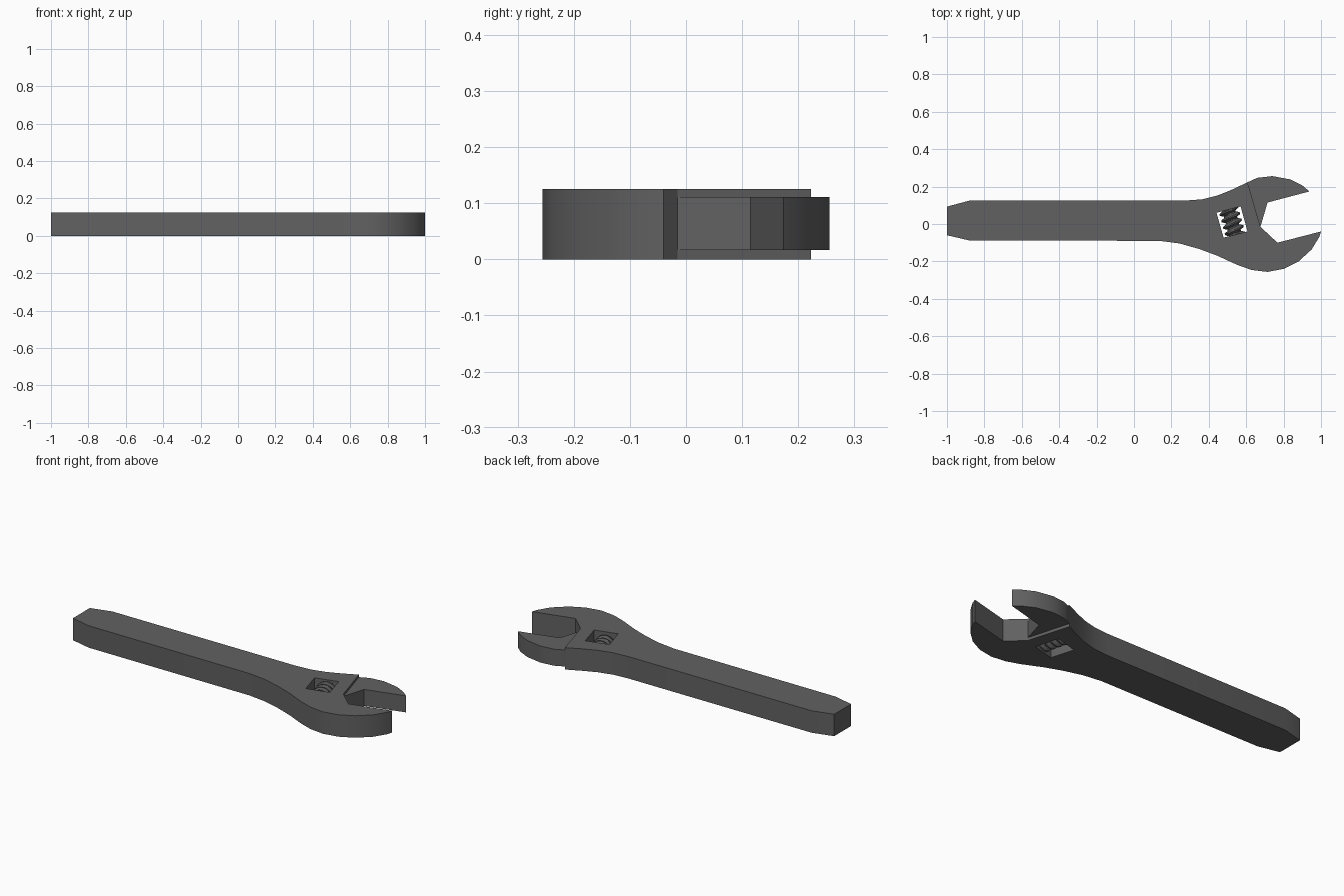
import bpy, bmesh, math
from mathutils import Matrix, Vector

cube = bpy.data.objects.get("Cube")
if cube:
    bpy.data.objects.remove(cube, do_unlink=True)

steel = bpy.data.materials.new("dark grey steel")
steel.use_nodes = True
grey = (0.12, 0.12, 0.12, 1)
steel.diffuse_color = grey
steel.node_tree.nodes["Principled BSDF"].inputs["Base Color"].default_value = grey


def finish(name, bm):
    """Turn a bmesh into a named steel object."""
    bmesh.ops.recalc_face_normals(bm, faces=bm.faces)
    mesh = bpy.data.meshes.new(name)
    bm.to_mesh(mesh)
    bm.free()
    mesh.materials.append(steel)
    obj = bpy.data.objects.new(name, mesh)
    bpy.context.collection.objects.link(obj)
    return obj


def plate(name, outline, bottom, top):
    """Extrude a flat outline between two heights."""
    bm = bmesh.new()
    face = bm.faces.new([bm.verts.new((x, y, bottom)) for x, y in outline])
    ext = bmesh.ops.extrude_face_region(bm, geom=[face])["geom"]
    verts = [g for g in ext if isinstance(g, bmesh.types.BMVert)]
    bmesh.ops.translate(bm, verts=verts, vec=(0, 0, top - bottom))
    return finish(name, bm)


def smooth(obj, angle):
    bpy.ops.object.select_all(action="DESELECT")
    obj.select_set(True)
    bpy.context.view_layer.objects.active = obj
    bpy.ops.object.shade_smooth_by_angle(angle=math.radians(angle))


THICK = 0.125
joint_top, joint_low = (0.607, 0.223), (0.676, -0.015)

# Handle and fixed lower jaw
body = plate("handle_and_fixed_jaw", [
    (-1, 0.093), (-1, -0.06), (-0.88, -0.088), (0.136, -0.09),
    (0.243, -0.104), (0.35, -0.134), (0.446, -0.17), (0.553, -0.219),
    (0.63, -0.246), (0.714, -0.256), (0.8, -0.24), (0.88, -0.2),
    (0.95, -0.136), (0.99, -0.07), (1, -0.04), (0.767, -0.1),
    joint_low, joint_top, (0.52, 0.182), (0.446, 0.152),
    (0.365, 0.132), (0.27, 0.125), (-0.88, 0.125)], 0, THICK)

# Slanted window cut through the head
cutter = plate("window_cutter", [
    (0.441, 0.06), (0.479, -0.073), (0.607, -0.04), (0.57, 0.094)], -0.1, 0.3)
cutter.hide_render = True
cut = body.modifiers.new("window", "BOOLEAN")
cut.operation = "DIFFERENCE"
cut.solver = "EXACT"
cut.object = cutter
bpy.context.view_layer.objects.active = body
bpy.ops.object.modifier_apply(modifier=cut.name)
bpy.data.objects.remove(cutter, do_unlink=True)
smooth(body, 25)

# Sliding upper jaw, thinner than the body and tucked into it
jaw = plate("sliding_jaw", [
    (0.595, 0.213), (0.66, -0.01), joint_low, (0.714, 0.115),
    (0.938, 0.174), (0.9, 0.206), (0.837, 0.238), (0.74, 0.256),
    (0.66, 0.247), joint_top], 0.017, 0.111)
smooth(jaw, 25)

# Adjusting worm screw: rings whose radius follows a helical thread
SIDES, STEPS, LENGTH, PITCH = 20, 64, 0.146, 0.036
bm = bmesh.new()
rings = []
for i in range(STEPS + 1):
    h = LENGTH * (i / STEPS - 0.5)
    ring = []
    for k in range(SIDES):
        a = math.tau * k / SIDES
        phase = (h / PITCH - k / SIDES) % 1
        ridge = min(1, max(0, 1.5 - 4 * abs(phase - 0.5)))
        r = 0.034 + 0.02 * ridge
        ring.append(bm.verts.new((r * math.cos(a), r * math.sin(a), h)))
    rings.append(ring)
for low, high in zip(rings, rings[1:]):
    for k in range(SIDES):
        n = (k + 1) % SIDES
        bm.faces.new((low[k], low[n], high[n], high[k]))
bm.faces.new(rings[0])
bm.faces.new(rings[-1])
axis = Vector((-0.26, 0.965, 0))
turn = axis.to_track_quat("Z", "Y").to_matrix().to_4x4()
bm.transform(Matrix.Translation((0.524, 0.01, THICK / 2)) @ turn)
screw = finish("adjusting_screw", bm)
smooth(screw, 30)
